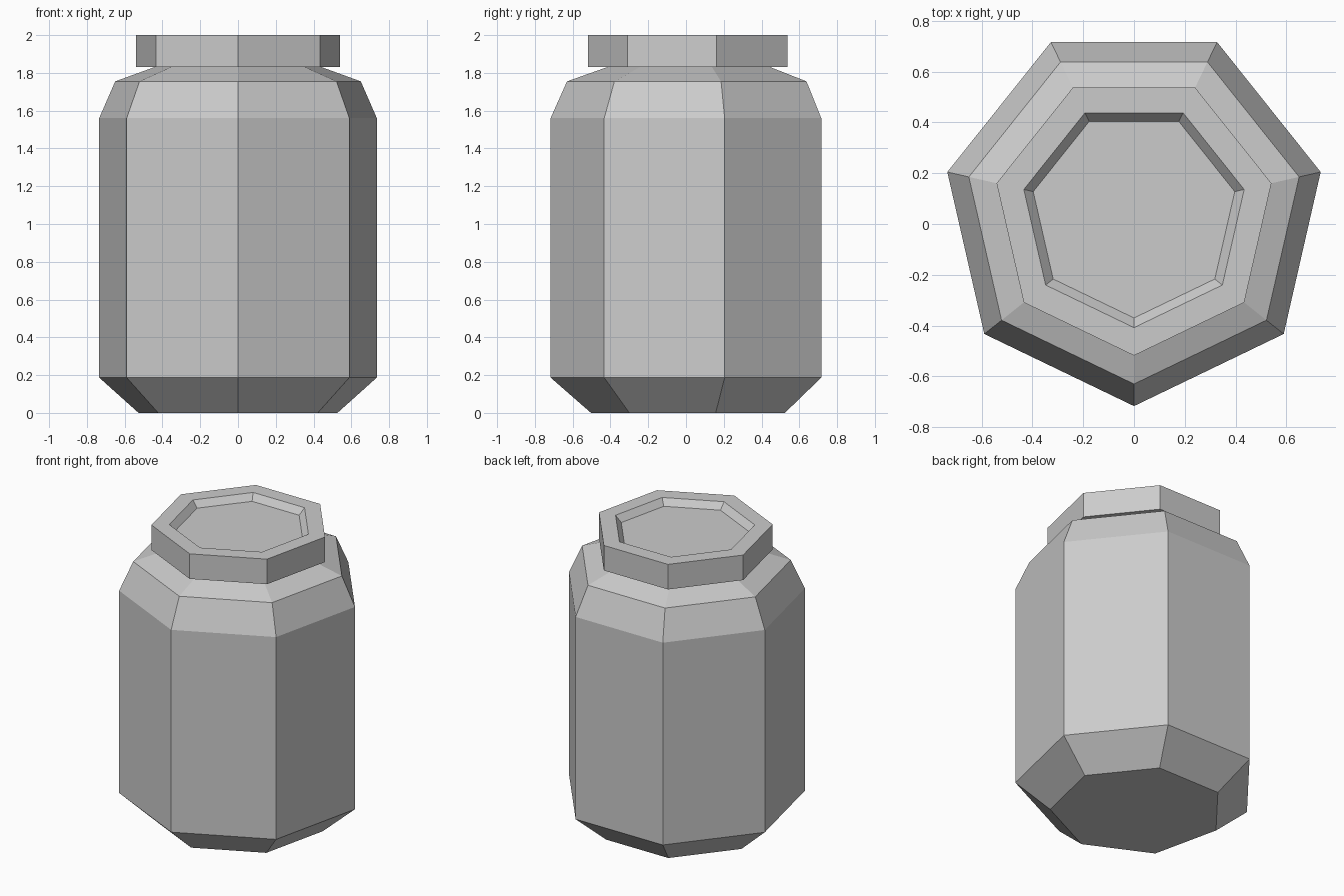
import bpy, bmesh
from math import sin, cos, tau

SIDES = 7
CENTRE_Y = 0.037

if "Cube" in bpy.data.objects:
    bpy.data.objects.remove(bpy.data.objects["Cube"])

grey = bpy.data.materials.new("plain grey")
grey.use_nodes = True
grey.diffuse_color = (0.6, 0.6, 0.6, 1)
grey.node_tree.nodes["Principled BSDF"].inputs["Base Color"].default_value = grey.diffuse_color


def turned(name, profile):
    """Flat-sided turned solid from (radius, height) pairs, capped at both ends."""
    bm = bmesh.new()
    rings = []
    for r, z in profile:
        rings.append([bm.verts.new((r * sin(tau * i / SIDES),
                                    CENTRE_Y - r * cos(tau * i / SIDES), z))
                      for i in range(SIDES)])
    for low, high in zip(rings, rings[1:]):
        for i in range(SIDES):
            j = (i + 1) % SIDES
            bm.faces.new((low[i], low[j], high[j], high[i]))
    bm.faces.new(rings[0][::-1])
    bm.faces.new(rings[-1])
    bmesh.ops.recalc_face_normals(bm, faces=bm.faces)
    mesh = bpy.data.meshes.new(name)
    bm.to_mesh(mesh)
    bm.free()
    mesh.materials.append(grey)
    obj = bpy.data.objects.new(name, mesh)
    bpy.context.collection.objects.link(obj)
    return obj


# Jar with sloped foot and two-step shoulder
turned("jar_body", [(0.54, 0), (0.754, 0.187), (0.754, 1.56),
                    (0.667, 1.755), (0.45, 1.832)])

# Overhanging lid with a shallow recess in its top
turned("lid", [(0.555, 1.83), (0.555, 2), (0.445, 2), (0.407, 1.957)])
